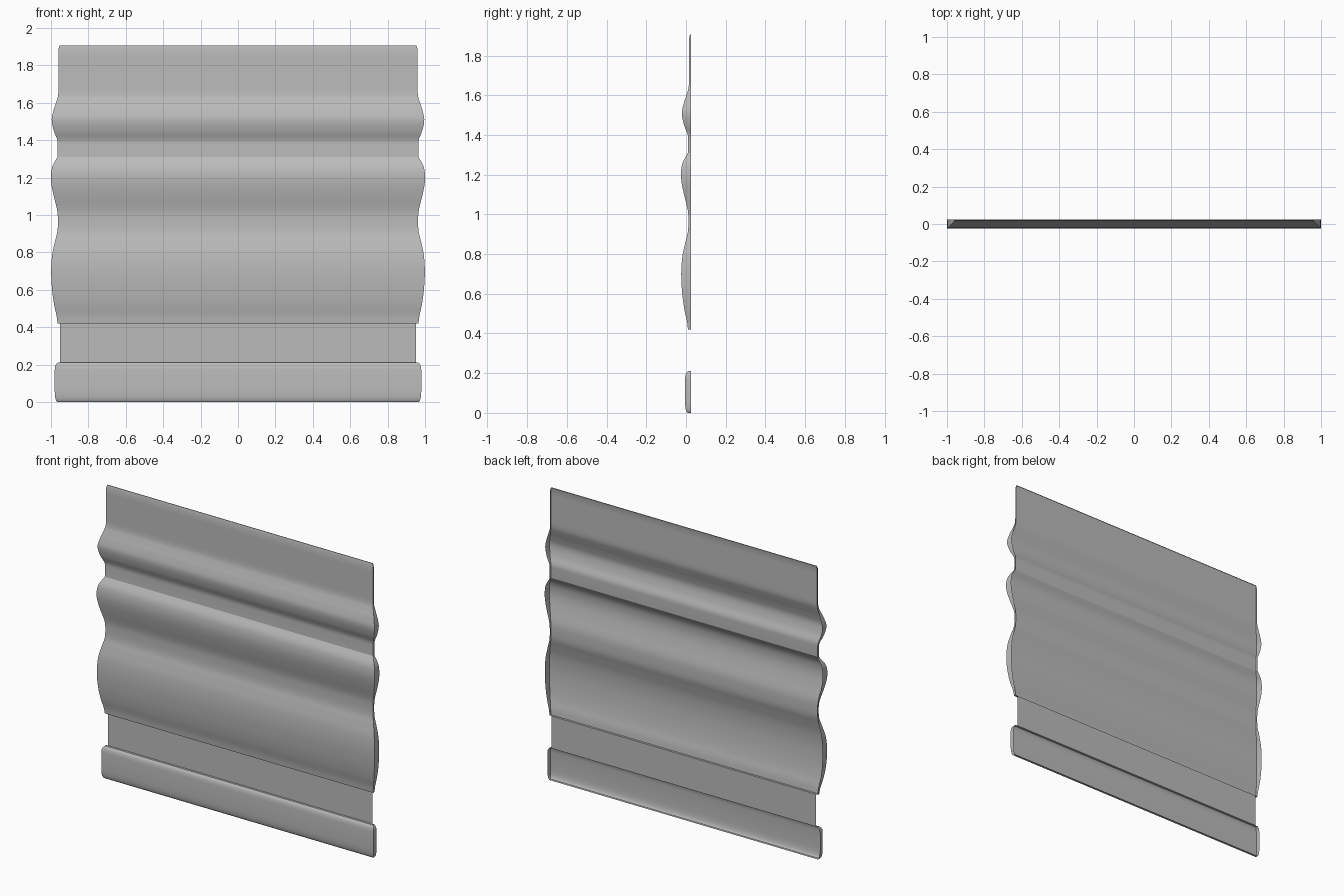
import bpy
import bmesh
from math import radians
from mathutils import Vector

cube = bpy.data.objects.get("Cube")
if cube:
    bpy.data.objects.remove(cube, do_unlink=True)

BACK_Y = 0.024     # rear plane of the moulding
HALF_WIDTH = 0.951  # half width at the rear plane

grey = bpy.data.materials.new("plain grey")
grey.use_nodes = True
colour = (0.5, 0.5, 0.5, 1)
grey.diffuse_color = colour
grey.node_tree.nodes["Principled BSDF"].inputs["Base Color"].default_value = colour


def smooth_path(points, steps=5):
    """Monotone-looking curve of depth over height through the given points."""
    slopes = []
    for i in range(len(points)):
        a, b = points[max(i - 1, 0)], points[min(i + 1, len(points) - 1)]
        slopes.append((b[1] - a[1]) / (b[0] - a[0]))
    path = []
    for i in range(len(points) - 1):
        (z0, d0), (z1, d1) = points[i], points[i + 1]
        h = z1 - z0
        for k in range(steps):
            t = k / steps
            d = ((2*t**3 - 3*t**2 + 1) * d0 + (t**3 - 2*t**2 + t) * h * slopes[i]
                 + (3*t**2 - 2*t**3) * d1 + (t**3 - t**2) * h * slopes[i + 1])
            path.append((z0 + h * t, max(d, 0)))
    return path + [points[-1]]


def moulding(name, runs):
    """Sweep each run of (height, depth) across the front and round both ends."""
    bm = bmesh.new()
    for run in runs:
        rows = []
        for z, d in run:
            x, y = HALF_WIDTH + d, BACK_Y - d
            rows.append([Vector(p) for p in
                         ((-x, BACK_Y, z), (-x, y, z), (x, y, z), (x, BACK_Y, z))])
        # front strip and the two returned ends, kept sharp at the mitres
        for col in range(3):
            strip = [(bm.verts.new(r[col]), bm.verts.new(r[col + 1])) for r in rows]
            for low, high in zip(strip, strip[1:]):
                bm.faces.new((low[0], low[1], high[1], high[0]))
    bmesh.ops.dissolve_degenerate(bm, dist=1e-5, edges=bm.edges)
    mesh = bpy.data.meshes.new(name)
    bm.to_mesh(mesh)
    bm.free()
    obj = bpy.data.objects.new(name, mesh)
    bpy.context.collection.objects.link(obj)
    mesh.materials.append(grey)
    bpy.ops.object.select_all(action="DESELECT")
    obj.select_set(True)
    bpy.context.view_layer.objects.active = obj
    bpy.ops.object.shade_smooth_by_angle(angle=radians(40))
    return obj


# Wavy upper moulding: two lower waves, then the top wave and flat band
lower_waves = smooth_path([
    (0.42, 0.014), (0.46, 0.019), (0.52, 0.032), (0.6, 0.043), (0.7, 0.048),
    (0.79, 0.042), (0.86, 0.027), (0.91, 0.015), (0.96, 0.012), (1.02, 0.015),
    (1.1, 0.034), (1.16, 0.046), (1.21, 0.049), (1.26, 0.041), (1.31, 0.014)])
top_wave = smooth_path([
    (1.31, 0.014), (1.36, 0.013), (1.4, 0.015), (1.45, 0.034), (1.51, 0.045),
    (1.56, 0.035), (1.6, 0.022), (1.64, 0.011), (1.7, 0.009), (1.885, 0.009)])
moulding("wave_moulding", [
    [(0.42, 0), (0.42, 0.014)],
    lower_waves,
    top_wave + [(1.905, 0.004), (1.905, 0)],
])

# Flat recessed band
moulding("recessed_band", [[(0.21, 0), (0.42, 0)]])

# Base strip with rounded edges
moulding("base_strip", [
    [(0, 0), (0, 0.016), (0.006, 0.021), (0.016, 0.025), (0.035, 0.028),
     (0.06, 0.029), (0.17, 0.029), (0.19, 0.027), (0.202, 0.022), (0.21, 0.014)],
    [(0.21, 0.014), (0.21, 0)],
])
